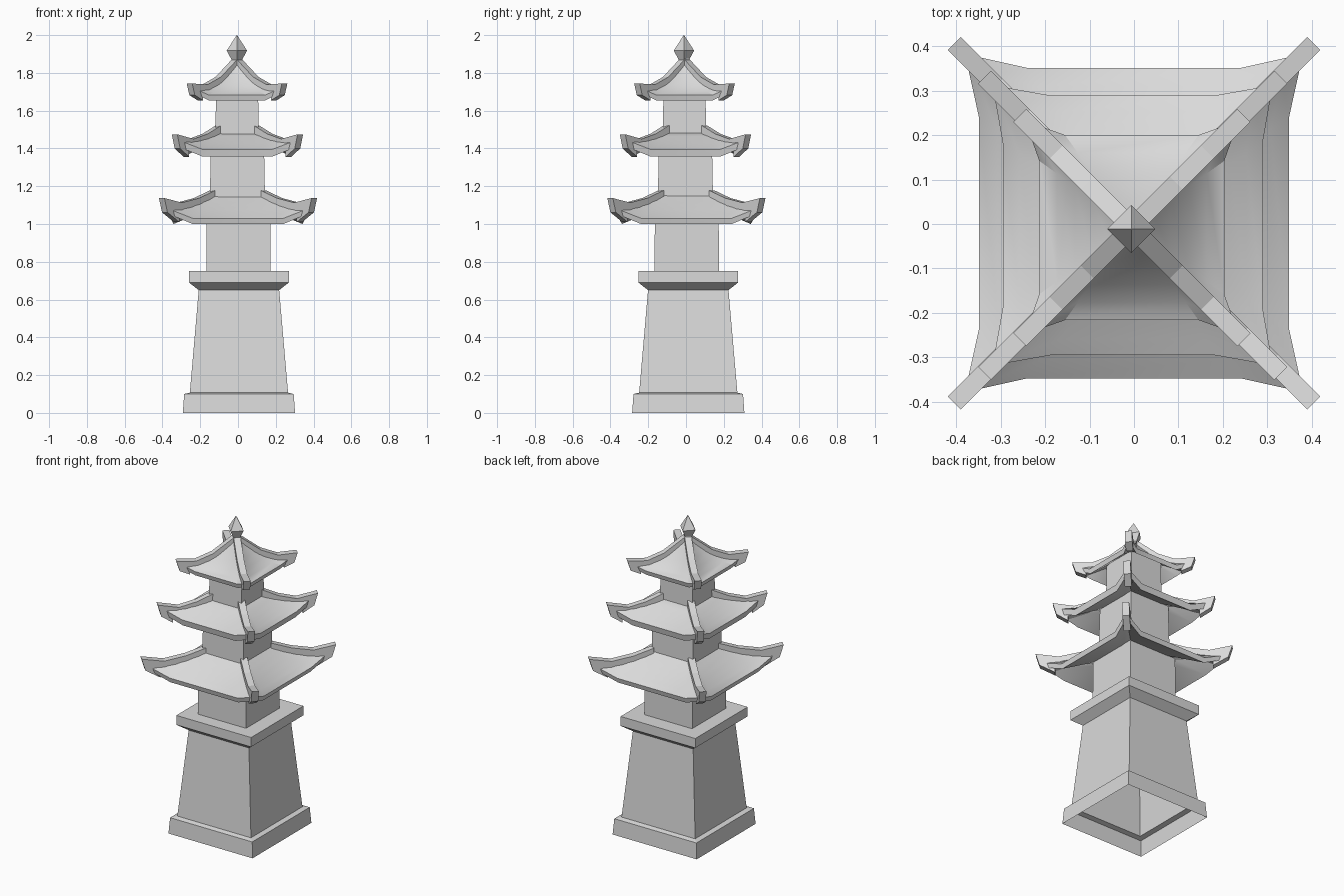
import bpy
import bmesh
import math

cube = bpy.data.objects.get("Cube")
if cube:
    bpy.data.objects.remove(cube, do_unlink=True)

stone = bpy.data.materials.new("pale_grey_stone")
stone.use_nodes = True
GREY = (0.7, 0.7, 0.7, 1)
stone.diffuse_color = GREY
stone.node_tree.nodes["Principled BSDF"].inputs["Base Color"].default_value = GREY


def finish(name, bm, centre, smooth=False):
    bmesh.ops.recalc_face_normals(bm, faces=bm.faces)
    mesh = bpy.data.meshes.new(name)
    bm.to_mesh(mesh)
    bm.free()
    mesh.materials.append(stone)
    obj = bpy.data.objects.new(name, mesh)
    obj.location = (centre[0], centre[1], 0)
    bpy.context.collection.objects.link(obj)
    if smooth:
        bpy.ops.object.select_all(action="DESELECT")
        obj.select_set(True)
        bpy.context.view_layer.objects.active = obj
        bpy.ops.object.shade_smooth_by_angle(angle=math.radians(30))
    return obj


def loft(bm, rings):
    loops = [[bm.verts.new(p) for p in ring] for ring in rings]
    for a, b in zip(loops, loops[1:]):
        n = len(a)
        for i in range(n):
            j = (i + 1) % n
            bm.faces.new((a[i], a[j], b[j], b[i]))
    return loops


def square(half, z):
    return [(half, half, z), (-half, half, z), (-half, -half, z), (half, -half, z)]


def square_shell(name, profile, centre):
    """Four-sided open shell from (half width, height) pairs."""
    bm = bmesh.new()
    loops = loft(bm, [square(h, z) for h, z in profile])
    return finish(name, bm, centre)


def eave_ring(half, corner, kink, z, lift):
    """Square ring with straight middles and raised, pulled-out corners."""
    side = [(corner, -corner, z + lift), (half, -kink, z), (half, kink, z)]
    points = []
    for _ in range(4):
        points += side
        side = [(-y, x, h) for x, y, h in side]
    return points


def roof(name, centre, eave, corner, kink, z, fascia, lift, inner, z_top, power, body):
    rings = [eave_ring(body - 0.005, body - 0.005, body * 0.6, z + 0.075, 0),
             eave_ring(eave - 0.008, corner - 0.008, kink, z, lift)]
    steps = 5
    for i in range(steps + 1):
        t = i / steps
        half = eave + (inner - eave) * t
        height = z + fascia + (z_top - z - fascia) * t ** power
        rings.append(eave_ring(half, half + (corner - eave) * (1 - t),
                               half * kink / eave, height, lift * (1 - t) ** 2))
    bm = bmesh.new()
    loops = loft(bm, rings)
    bm.faces.new(loops[-1])
    finish(name, bm, centre, smooth=True)


def ridge_beams(name, centre, outline, width=0.0145):
    """Extrude a side outline along each of the four diagonals."""
    bm = bmesh.new()
    for sx, sy in ((1, 1), (-1, 1), (-1, -1), (1, -1)):
        sides = [[((r + w) * sx, (r - w) * sy, z) for r, z in outline]
                 for w in (-width, width)]
        for loop in loft(bm, sides):
            bm.faces.new(loop)
    finish(name, bm, centre)


# Hollow plinth, tapered pedestal and flared cornice
BASE = (0.005, 0.012)
square_shell("pedestal", [(0.297, 0), (0.29, 0.1), (0.26, 0.107), (0.213, 0.65),
                          (0.264, 0.69), (0.264, 0.75), (0.165, 0.75)], BASE)

# Tower storeys
LOW, MID, TOP = (0, 0.002), (-0.003, -0.003), (-0.005, -0.008)
square_shell("lower_storey", [(0.17, 0.745), (0.169, 1.1)], (0.003, 0.004))
square_shell("middle_storey", [(0.147, 1.08), (0.14, 1.45)], MID)
square_shell("upper_storey", [(0.115, 1.42), (0.111, 1.74)], TOP)

# Curved roofs
roof("lower_roof", LOW, 0.349, 0.38, 0.24, 1.0, 0.03, 0.055, 0.138, 1.152, 1.1, 0.169)
roof("middle_roof", MID, 0.292, 0.315, 0.185, 1.357, 0.038, 0.05, 0.108, 1.483, 1.1, 0.14)
roof("upper_roof", TOP, 0.208, 0.24, 0.15, 1.655, 0.028, 0.04, 0.008, 1.87, 1.5, 0.112)

# Upturned corner ridges
ridge_beams("lower_ridges", LOW, [
    (0.134, 1.178), (0.22, 1.137), (0.31, 1.113), (0.404, 1.137),
    (0.388, 1.062), (0.325, 1.01), (0.325, 1.04), (0.134, 1.12)])
ridge_beams("middle_ridges", MID, [
    (0.1, 1.522), (0.17, 1.478), (0.245, 1.45), (0.333, 1.475),
    (0.318, 1.4), (0.27, 1.355), (0.27, 1.385), (0.1, 1.46)])
ridge_beams("upper_ridges", TOP, [
    (0, 1.885), (0.03, 1.853), (0.1, 1.778), (0.17, 1.738), (0.252, 1.744),
    (0.238, 1.682), (0.195, 1.655), (0.195, 1.675), (0.1, 1.725), (0, 1.84)])

# Four-sided pointed finial
bm = bmesh.new()
rings = [[(r, 0, z), (0, r, z), (-r, 0, z), (0, -r, z)]
         for r, z in ((0.018, 1.852), (0.054, 1.918), (0.001, 2.0))]
loops = loft(bm, rings)
bm.faces.new(loops[0])
bm.faces.new(loops[-1])
finish("finial", bm, (-0.006, -0.011))
